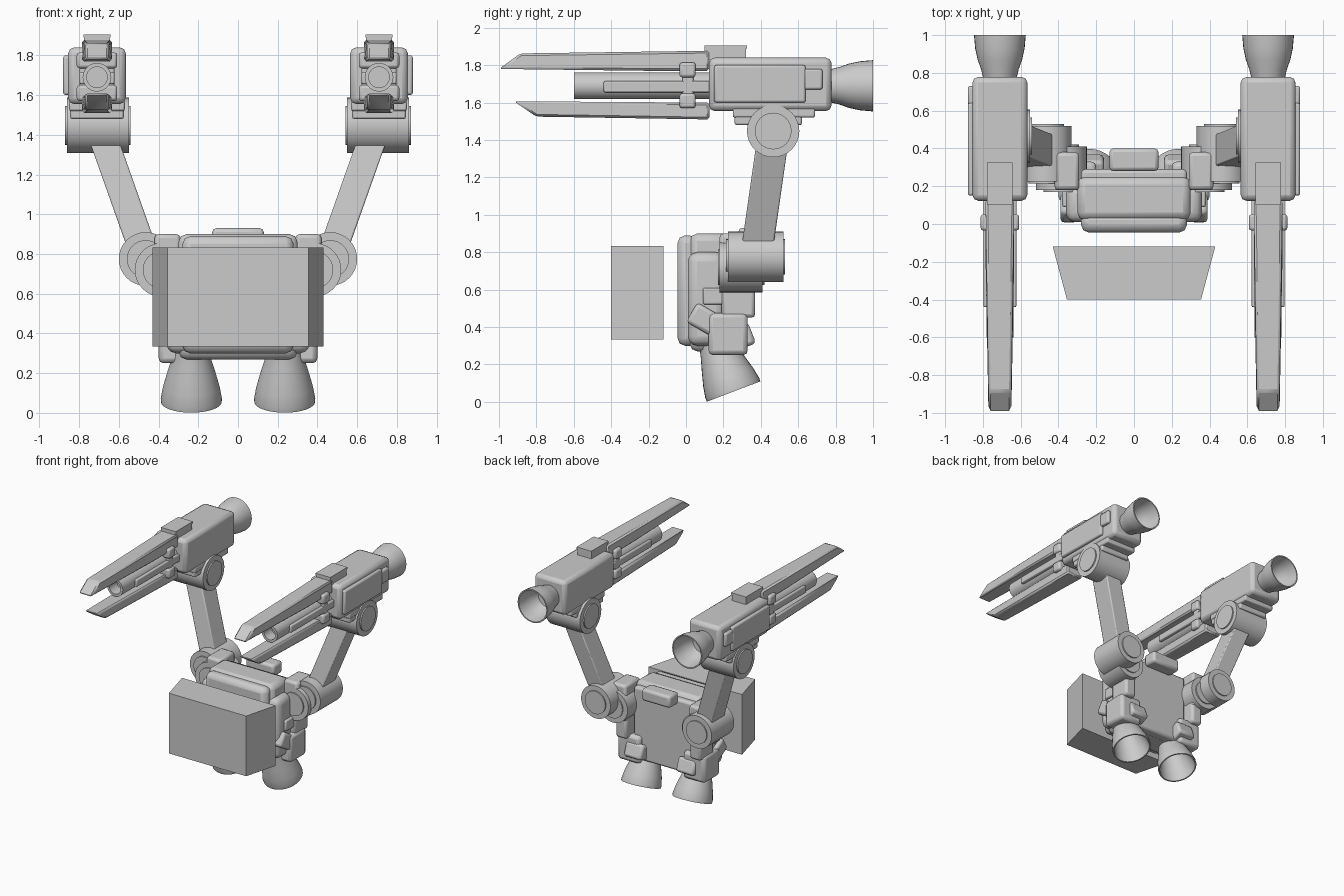
import bpy, bmesh, math
from mathutils import Matrix, Vector

cube = bpy.data.objects.get("Cube")
if cube:
    bpy.data.objects.remove(cube, do_unlink=True)

grey = bpy.data.materials.new("plain_grey")
grey.use_nodes = True
grey.diffuse_color = (0.6, 0.6, 0.6, 1)
grey.node_tree.nodes["Principled BSDF"].inputs["Base Color"].default_value = (0.6, 0.6, 0.6, 1)


def finish(name, bm, bevel=0, mirror=True, segments=2):
    """Turn a bmesh into a shaded object, bevelled and mirrored across x."""
    bmesh.ops.recalc_face_normals(bm, faces=bm.faces)
    mesh = bpy.data.meshes.new(name)
    bm.to_mesh(mesh)
    bm.free()
    mesh.materials.append(grey)
    obj = bpy.data.objects.new(name, mesh)
    bpy.context.collection.objects.link(obj)
    bpy.ops.object.select_all(action='DESELECT')
    obj.select_set(True)
    bpy.context.view_layer.objects.active = obj
    bpy.ops.object.shade_smooth_by_angle(angle=math.radians(35))
    if bevel:
        mod = obj.modifiers.new("bevel", 'BEVEL')
        mod.width, mod.segments = bevel, segments
        mod.limit_method, mod.angle_limit = 'ANGLE', math.radians(30)
    if mirror:
        obj.modifiers.new("mirror", 'MIRROR').use_clip = False
    return obj


def box(name, xs, ys, zs, bevel=0.0, mirror=True, tilt=0, segments=2):
    bm = bmesh.new()
    bmesh.ops.create_cube(bm, size=1)
    lows, highs = zip(xs, ys, zs)
    lo, hi = Vector(lows), Vector(highs)
    mat = (Matrix.Translation((lo + hi) / 2) @ Matrix.Rotation(math.radians(tilt), 4, 'X')
           @ Matrix.Diagonal((hi - lo).to_4d()))
    bmesh.ops.transform(bm, matrix=mat, verts=bm.verts)
    return finish(name, bm, bevel, mirror, segments)


def lathe(name, start, axis, profile, sides=32):
    """Revolve (distance, radius) pairs about an axis; a zero radius closes the end."""
    bm = bmesh.new()
    turn = Vector(axis).to_track_quat('Z', 'Y')
    rings = []
    for dist, rad in profile:
        count = sides if rad else 1
        rings.append([bm.verts.new(Vector(start) + turn @ Vector((
            rad * math.cos(math.tau * i / sides), rad * math.sin(math.tau * i / sides), dist)))
            for i in range(count)])
    for a, b in zip(rings, rings[1:]):
        for i in range(sides):
            j = (i + 1) % sides
            quad = [a[i % len(a)], a[j % len(a)], b[j % len(b)], b[i % len(b)]]
            bm.faces.new(list(dict.fromkeys(quad)))
    return finish(name, bm)


def joint(name, start, axis, length, radius, cap=0.01):
    """Pivot drum with a raised disc on each end."""
    disc = radius * 0.7
    return lathe(name, start, axis, [
        (-cap, 0), (-cap, disc), (0, disc), (0, radius),
        (length, radius), (length, disc), (length + cap, disc), (length + cap, 0)])


def prism(name, points, half, centre, bevel):
    """Extrude a side profile across x, narrowing its front tip."""
    bm = bmesh.new()
    face = bm.faces.new([bm.verts.new((-half, y, z)) for y, z in points])
    out = bmesh.ops.extrude_face_region(bm, geom=[face])
    new = [g for g in out["geom"] if isinstance(g, bmesh.types.BMVert)]
    bmesh.ops.translate(bm, verts=new, vec=(2 * half, 0, 0))
    for v in bm.verts:
        v.co.x = centre + v.co.x * (0.8 if v.co.y < -0.79 else 1)
    return finish(name, bm, bevel, segments=1)


# Front counterweight box, wider at the rear
bm = bmesh.new()
bmesh.ops.create_cube(bm, size=1)
for v in bm.verts:
    rear = v.co.y > 0
    v.co = ((0.86 if rear else 0.71) * v.co.x, -0.12 if rear else -0.4, 0.583 + 0.5 * v.co.z)
finish("front_box", bm, mirror=False)

# Central pack
box("pack_core", (-0.30, 0.30), (0.02, 0.25), (0.27, 0.9), 0.04, False)
box("pack_front_plate", (-0.28, 0.28), (-0.045, 0.06), (0.3, 0.89), 0.04, False)
box("pack_back_plate", (-0.28, 0.28), (0.2, 0.29), (0.27, 0.87), 0.02, False)
box("pack_side_wings", (-0.36, 0.36), (0.01, 0.21), (0.3, 0.8), 0.05, False, segments=3)
box("back_latch", (-0.13, 0.13), (0.28, 0.4), (0.83, 0.93), 0.02, False)

# Side struts and hips
box("upper_strut", (0.29, 0.42), (0.18, 0.38), (0.6, 0.9), 0.02)
box("lower_strut", (0.29, 0.39), (0.19, 0.37), (0.45, 0.65), 0.02)
box("strut_tab", (0.33, 0.38), (0.09, 0.2), (0.52, 0.61), 0.01)
box("hip_link", (0.3, 0.39), (0.02, 0.18), (0.38, 0.5), 0.02, tilt=-30)
box("hip_block", (0.2, 0.4), (0.12, 0.33), (0.25, 0.475), 0.025)
box("nozzle_mount", (0.16, 0.32), (0.14, 0.36), (0.27, 0.39), 0.02, tilt=21)

# Bell-shaped lower nozzles, hollow and tilted backwards
lathe("lower_nozzle", (0.235, 0.155, 0.317), (0, 0.355, -0.935), [
    (-0.04, 0), (-0.04, 0.08), (0, 0.088), (0.05, 0.1), (0.12, 0.121), (0.2, 0.143), (0.26, 0.154),
    (0.28, 0.153), (0.28, 0.143), (0.2, 0.13), (0.12, 0.108), (0.05, 0.08), (0.03, 0)])

# Shoulder drums, arms and elbow drums
joint("shoulder_drum", (0.465, 0.225, 0.775), (0, 1, 0), 0.295, 0.135)
joint("inner_shoulder_drum", (0.385, 0.18, 0.72), (0, 1, 0), 0.23, 0.135)
bm = bmesh.new()
bmesh.ops.create_cube(bm, size=1)
foot, head = Vector((0.465, 0.375, 0.78)), Vector((0.695, 0.468, 1.43))
for v in bm.verts:
    end = head if v.co.z > 0 else foot
    v.co = end + Vector((0.15 * v.co.x, 0.17 * v.co.y, 0))
finish("arm", bm, 0.008)
joint("elbow_drum", (0.55, 0.466, 1.448), (1, 0, 0), 0.31, 0.14)

# Gun housings
GUN = 0.71
AXIS = 1.69


def gun_box(name, half, ys, zs, bevel=0.01):
    return box(name, (GUN - half, GUN + half), ys, zs, bevel)


gun_box("gun_housing", 0.145, (0.123, 0.778), (1.555, 1.84), 0.03)
gun_box("gun_step", 0.14, (0.25, 0.69), (1.52, 1.57))
gun_box("gun_bracket", 0.135, (0.26, 0.62), (1.48, 1.55))
box("side_panel", (0.84, 0.88), (0.15, 0.64), (1.6, 1.8), 0.012)
box("side_panel_tab", (0.84, 0.88), (0.63, 0.73), (1.67, 1.78), 0.012)
gun_box("top_block", 0.065, (0.1, 0.32), (1.83, 1.9), 0)
gun_box("top_block_lid", 0.068, (0.1, 0.325), (1.89, 1.906), 0)

# Rails above and below each barrel
prism("upper_rail", [(-1, 1.78), (-0.885, 1.863), (0.125, 1.877), (0.125, 1.77), (-0.2, 1.77)],
      0.076, GUN, 0.012)
prism("lower_rail", [(-0.92, 1.607), (-0.8, 1.525), (0.125, 1.51), (0.125, 1.6)],
      0.076, GUN, 0.012)

# Barrel with a hollow muzzle, side slides and clamp
lathe("barrel", (GUN, -0.6, AXIS), (0, 1, 0), [
    (0.1, 0), (0.1, 0.052), (0, 0.052), (0, 0.072), (0.75, 0.072), (0.75, 0)])
gun_box("barrel_slide", 0.088, (-0.44, 0.13), (1.655, 1.715), 0.008)
gun_box("clamp_core", 0.088, (-0.02, 0.04), (1.6, 1.8), 0.01)
for label, low in (("upper", 1.735), ("lower", 1.57)):
    gun_box(label + "_clamp_tab", 0.102, (-0.035, 0.052), (low, low + 0.08), 0.015)

# Hollow rear exhausts
lathe("rear_exhaust", (GUN, 0.77, AXIS), (0, 1, 0), [
    (0, 0), (0, 0.088), (0.05, 0.1), (0.1, 0.118), (0.16, 0.131), (0.23, 0.137),
    (0.23, 0.127), (0.16, 0.12), (0.1, 0.106), (0.04, 0.08), (0.03, 0)])
